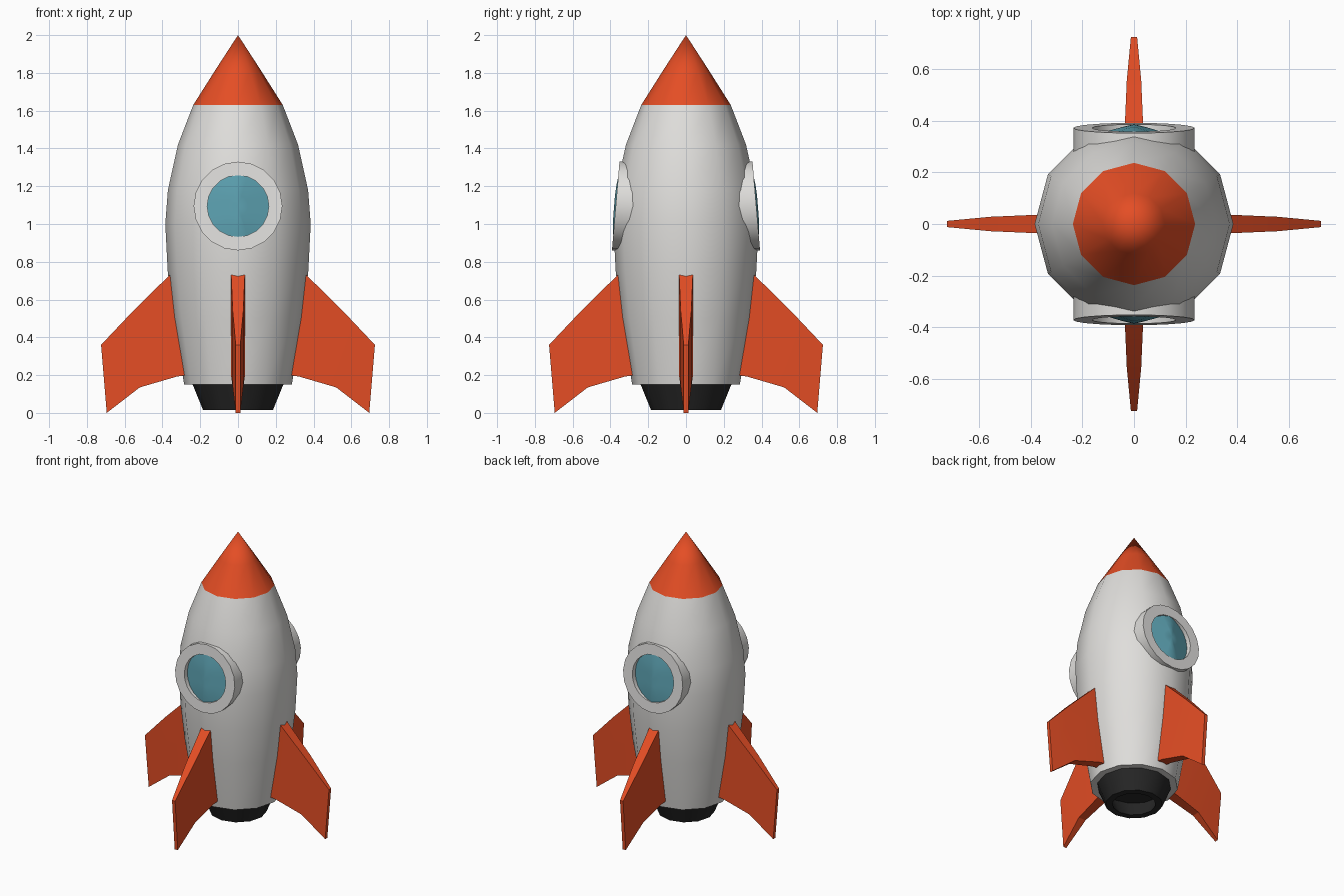
import bpy, bmesh, math
from mathutils import Vector, Matrix
from mathutils.bvhtree import BVHTree

if "Cube" in bpy.data.objects:
    bpy.data.objects.remove(bpy.data.objects["Cube"])

SIDES, RING = 12, 20


def material(name, rgb):
    m = bpy.data.materials.new(name)
    m.diffuse_color = (*rgb, 1)
    m.use_nodes = True
    m.node_tree.nodes["Principled BSDF"].inputs["Base Color"].default_value = m.diffuse_color
    return m


ORANGE = material("orange red", (0.78, 0.075, 0.018))
GREY = material("light grey", (0.74, 0.73, 0.71))
BLACK = material("soft black", (0.02, 0.02, 0.02))
BLUE = material("window blue", (0.105, 0.35, 0.43))


def finish(name, bm, mat, angle=45):
    bmesh.ops.recalc_face_normals(bm, faces=bm.faces)
    return emit(name, bm, mat, angle)


def emit(name, bm, mat, angle=45):
    me = bpy.data.meshes.new(name)
    bm.to_mesh(me)
    me.materials.append(mat)
    ob = bpy.data.objects.new(name, me)
    bpy.context.collection.objects.link(ob)
    bpy.ops.object.select_all(action='DESELECT')
    ob.select_set(True)
    bpy.context.view_layer.objects.active = ob
    if angle:
        bpy.ops.object.shade_smooth_by_angle(angle=math.radians(angle))
    return ob


def lathe(profile):
    """Spin (radius, z) points round the z axis; radius 0 gives a pole."""
    bm = bmesh.new()
    rows = []
    for r, z in profile:
        n = SIDES if r > 0 else 1
        rows.append([bm.verts.new((r * math.cos(math.tau * i / SIDES),
                                   r * math.sin(math.tau * i / SIDES), z)) for i in range(n)])
    for a, b in zip(rows, rows[1:]):
        for i in range(SIDES):
            j = (i + 1) % SIDES
            quad = [a[i % len(a)], a[j % len(a)], b[j % len(b)], b[i % len(b)]]
            bm.faces.new(list(dict.fromkeys(quad)))
    return bm


# Hull, nose and hollow nozzle
hull = lathe([(0.235, 0.15), (0.285, 0.15), (0.345, 0.505), (0.372, 0.75), (0.385, 1.0),
              (0.371, 1.18), (0.318, 1.42), (0.237, 1.63)])
tree = BVHTree.FromBMesh(hull)
# The hull is open at both ends, so its outward winding is kept as built
emit("hull", hull, GREY)
emit("nose_cone", lathe([(0.237, 1.63), (0.12, 1.815), (0, 2.0)]), ORANGE)
emit("nozzle", lathe([(0, 0.13), (0.19, 0.13), (0.14, 0.015), (0.185, 0.015),
                      (0.24, 0.15)]), BLACK)


def hull_y(x, z):
    return tree.ray_cast(Vector((x, -2, z)), Vector((0, 1, 0)))[0].y


def circle(r):
    return [(r * math.sin(math.tau * i / RING), 1.095 + r * math.cos(math.tau * i / RING))
            for i in range(RING)]


def bridge(bm, a, b):
    for i in range(RING):
        j = (i + 1) % RING
        bm.faces.new((a[i], a[j], b[j], b[i]))


def window_frame(turn):
    """Tilted flat ring whose back edges follow the hull."""
    bm = bmesh.new()
    face_y = lambda z: -0.372 + (z - 1.095) * 0.085
    loops = []
    for r, front in ((0.235, False), (0.235, True), (0.163, True), (0.163, False)):
        loops.append([bm.verts.new((x, face_y(z) if front else
                                    max(hull_y(x, z), face_y(z)) + 0.015, z))
                      for x, z in circle(r)])
    for a, b in zip(loops, loops[1:] + loops[:1]):
        bridge(bm, a, b)
    bm.transform(turn)
    return bm


def window_glass(turn):
    """Thin skin lying on the hull inside the frame."""
    bm = bmesh.new()
    loops = [[bm.verts.new((x, hull_y(x, z) - 0.003, z)) for x, z in circle(r)]
             for r in (0.164, 0.11, 0.055)]
    for a, b in zip(loops, loops[1:]):
        bridge(bm, a, b)
    centre = bm.verts.new((0, hull_y(0.0001, 1.095) - 0.003, 1.095))
    for i in range(RING):
        bm.faces.new((loops[-1][i], loops[-1][(i + 1) % RING], centre))
    bm.normal_update()
    if sum(f.normal.y for f in bm.faces) > 0:
        bmesh.ops.reverse_faces(bm, faces=bm.faces)
    bm.transform(turn)
    return bm


# Front and back windows
for side, angle in (("front", 0), ("back", math.pi)):
    turn = Matrix.Rotation(angle, 4, 'Z')
    finish(side + "_window_frame", window_frame(turn), GREY)
    emit(side + "_window_glass", window_glass(turn), BLUE)


def fin(turn):
    """Swept fin, thinning outward: (top r, top z, bottom r, bottom z, half width)."""
    bm = bmesh.new()
    cols = []
    for tr, tz, br, bz, w in ((0.34, 0.75, 0.27, 0.2, 0.038), (0.37, 0.722, 0.325, 0.192, 0.036),
                              (0.555, 0.54, 0.52, 0.135, 0.028), (0.725, 0.36, 0.695, 0, 0.012)):
        cols.append([bm.verts.new(p) for p in ((tr, -w, tz), (tr, w, tz), (br, w, bz), (br, -w, bz))])
    for a, b in zip(cols, cols[1:]):
        for i in range(4):
            j = (i + 1) % 4
            bm.faces.new((a[i], a[j], b[j], b[i]))
    bm.faces.new(cols[0])
    bm.faces.new(cols[-1])
    bm.transform(turn)
    return bm


# Four fins
for k, side in enumerate(("right", "back", "left", "front")):
    finish(side + "_fin", fin(Matrix.Rotation(k * math.pi / 2, 4, 'Z')), ORANGE, 20)
